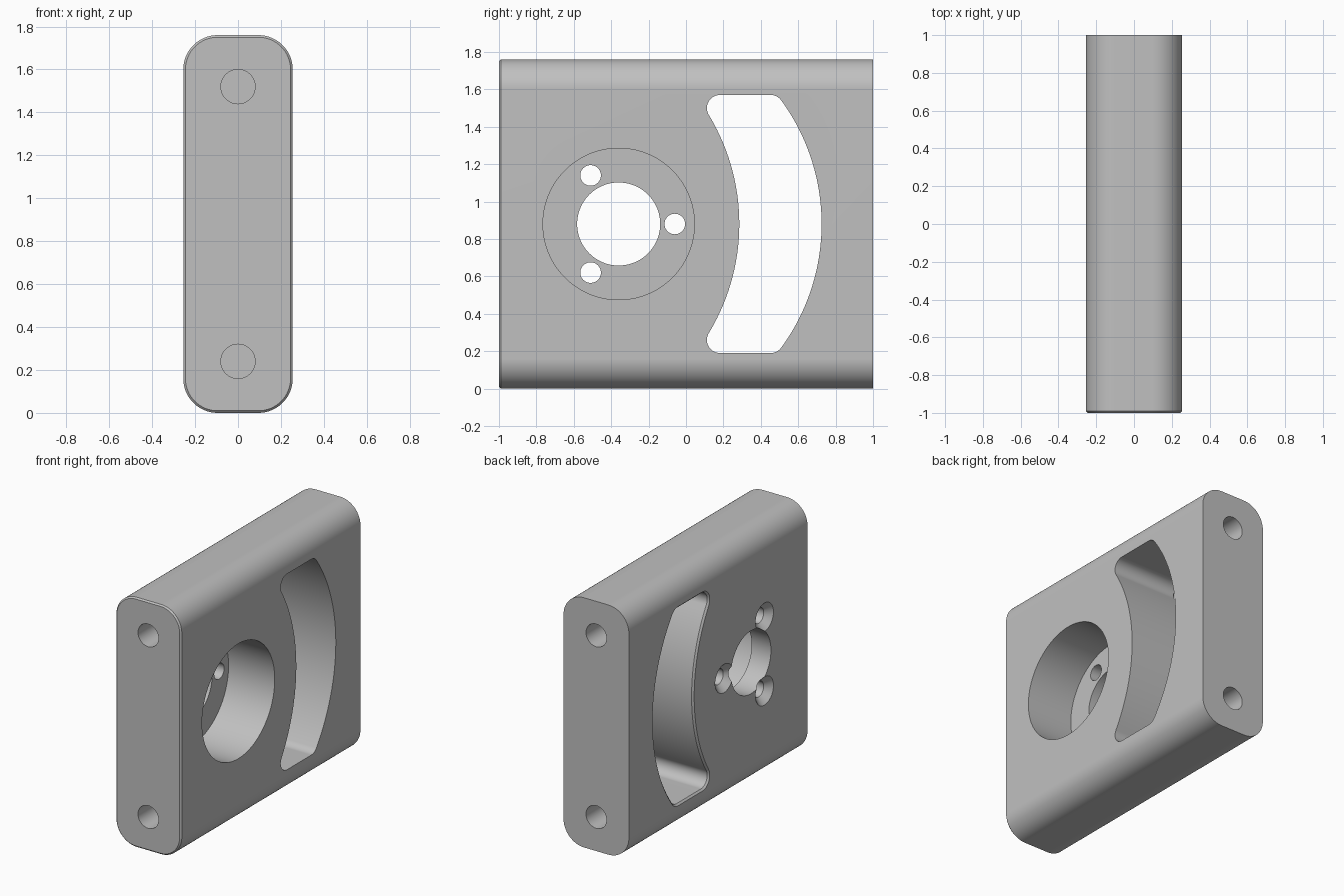
import bpy, bmesh
from math import sin, cos, asin, pi, radians

cube = bpy.data.objects.get("Cube")
if cube:
    bpy.data.objects.remove(cube, do_unlink=True)

HALF_X, HEIGHT = 0.255, 1.76
MID_Z = HEIGHT / 2
BORE_Y = -0.36
CHAMFER = 0.012

grey = bpy.data.materials.new("machined grey")
grey.use_nodes = True
colour = (0.53, 0.53, 0.53, 1)
grey.diffuse_color = colour
grey.node_tree.nodes["Principled BSDF"].inputs["Base Color"].default_value = colour


def arc(u, v, r, start, end, steps):
    """Points along an arc, leaving out the last one."""
    angles = [start + (end - start) * i / steps for i in range(steps)]
    return [(u + r * cos(a), v + r * sin(a)) for a in angles]


def loft(name, rings):
    """Closed solid through rings of equal point count."""
    bm = bmesh.new()
    loops = [[bm.verts.new(p) for p in ring] for ring in rings]
    n = len(loops[0])
    for a, b in zip(loops, loops[1:]):
        for i in range(n):
            j = (i + 1) % n
            bm.faces.new((a[i], a[j], b[j], b[i]))
    bm.faces.new(loops[0])
    bm.faces.new(loops[-1])
    bmesh.ops.recalc_face_normals(bm, faces=bm.faces)
    mesh = bpy.data.meshes.new(name)
    bm.to_mesh(mesh)
    bm.free()
    mesh.materials.append(grey)
    obj = bpy.data.objects.new(name, mesh)
    bpy.context.collection.objects.link(obj)
    return obj


def along_x(outline, x):
    return [(x, u, v) for u, v in outline]


def along_y(outline, y):
    return [(u, y, v) for u, v in outline]


def circle(u, v, r, steps=64):
    return arc(u, v, r, 0, 2 * pi, steps)


def body_outline(inset):
    r = 0.16
    cx, cz = HALF_X - r, MID_Z - r
    points = []
    for k, (sx, sz) in enumerate([(1, 1), (-1, 1), (-1, -1), (1, -1)]):
        start = k * pi / 2
        u, v, rr = sx * cx, MID_Z + sz * cz, r - inset
        points += arc(u, v, rr, start, start + pi / 2, 16)
        points.append((u + rr * cos(start + pi / 2), v + rr * sin(start + pi / 2)))
    return points


def slot_outline(grow):
    """Crescent window with rounded corners, offset outwards by grow."""
    fillet, h = 0.07, 0.62
    inner_y, inner_r, outer_y, outer_r = -0.84, 1.125, -0.395, 1.12
    ai, ao = asin(h / (inner_r + fillet)), asin(h / (outer_r - fillet))
    left = inner_y + (inner_r + fillet) * cos(ai)
    right = outer_y + (outer_r - fillet) * cos(ao)
    r, top, low = fillet + grow, MID_Z + h, MID_Z - h
    return (arc(outer_y, MID_Z, outer_r + grow, -ao, ao, 40)
            + arc(right, top, r, ao, pi / 2, 8) + [(right, top + r)]
            + arc(left, top, r, pi / 2, pi + ai, 14)
            + arc(inner_y, MID_Z, inner_r - grow, ai, -ai, 40)
            + arc(left, low, r, pi - ai, 1.5 * pi, 14) + [(left, low - r)]
            + arc(right, low, r, 1.5 * pi, 2 * pi - ao, 8))


# Rounded block with a fine chamfer on its front end
block = loft("bracket_block", [along_y(body_outline(0.01), -1),
                               along_y(body_outline(0), -0.99),
                               along_y(body_outline(0), 1)])

# Crescent window, chamfered on the -x side
over = 0.02
cutters = [loft("window_cutter", [
    along_x(slot_outline(CHAMFER + over), -HALF_X - over),
    along_x(slot_outline(0), -HALF_X + CHAMFER),
    along_x(slot_outline(0), HALF_X + over)])]

# Deep pocket and the bore through its floor
FLOOR_X = -0.105
for name, r, x0, x1 in [("pocket_cutter", 0.405, FLOOR_X, 0.3),
                        ("bore_cutter", 0.222, -0.3, 0)]:
    ring = circle(BORE_Y, MID_Z, r, 96)
    cutters.append(loft(name, [along_x(ring, x0), along_x(ring, x1)]))

# Three countersunk screw holes around the bore
SCREW_R, SINK = 0.055, 0.045
for k in range(3):
    a = radians(120 * k)
    y, z = BORE_Y + 0.3 * cos(a), MID_Z + 0.3 * sin(a)
    wide, narrow = circle(y, z, SCREW_R + SINK + over, 40), circle(y, z, SCREW_R, 40)
    cutters.append(loft("screw_cutter", [along_x(wide, -HALF_X - over),
                                         along_x(narrow, -HALF_X + SINK),
                                         along_x(narrow, 0)]))

# Blind mounting holes in both ends
for side in (-1, 1):
    for z in (0.24, HEIGHT - 0.24):
        ring = circle(0, z, 0.08, 40)
        cutters.append(loft("mount_cutter", [along_y(ring, side * 0.6),
                                             along_y(ring, side * 1.1)]))

# Cut every opening, then discard the cutters
bpy.ops.object.select_all(action="DESELECT")
bpy.context.view_layer.objects.active = block
block.select_set(True)
for cutter in cutters:
    cut = block.modifiers.new("cut", "BOOLEAN")
    cut.operation, cut.solver, cut.object = "DIFFERENCE", "EXACT", cutter
    bpy.ops.object.modifier_apply(modifier=cut.name)
    bpy.data.objects.remove(cutter, do_unlink=True)

bpy.ops.object.shade_smooth_by_angle(angle=radians(25))
weighted = block.modifiers.new("weighted normals", "WEIGHTED_NORMAL")
weighted.keep_sharp = True
